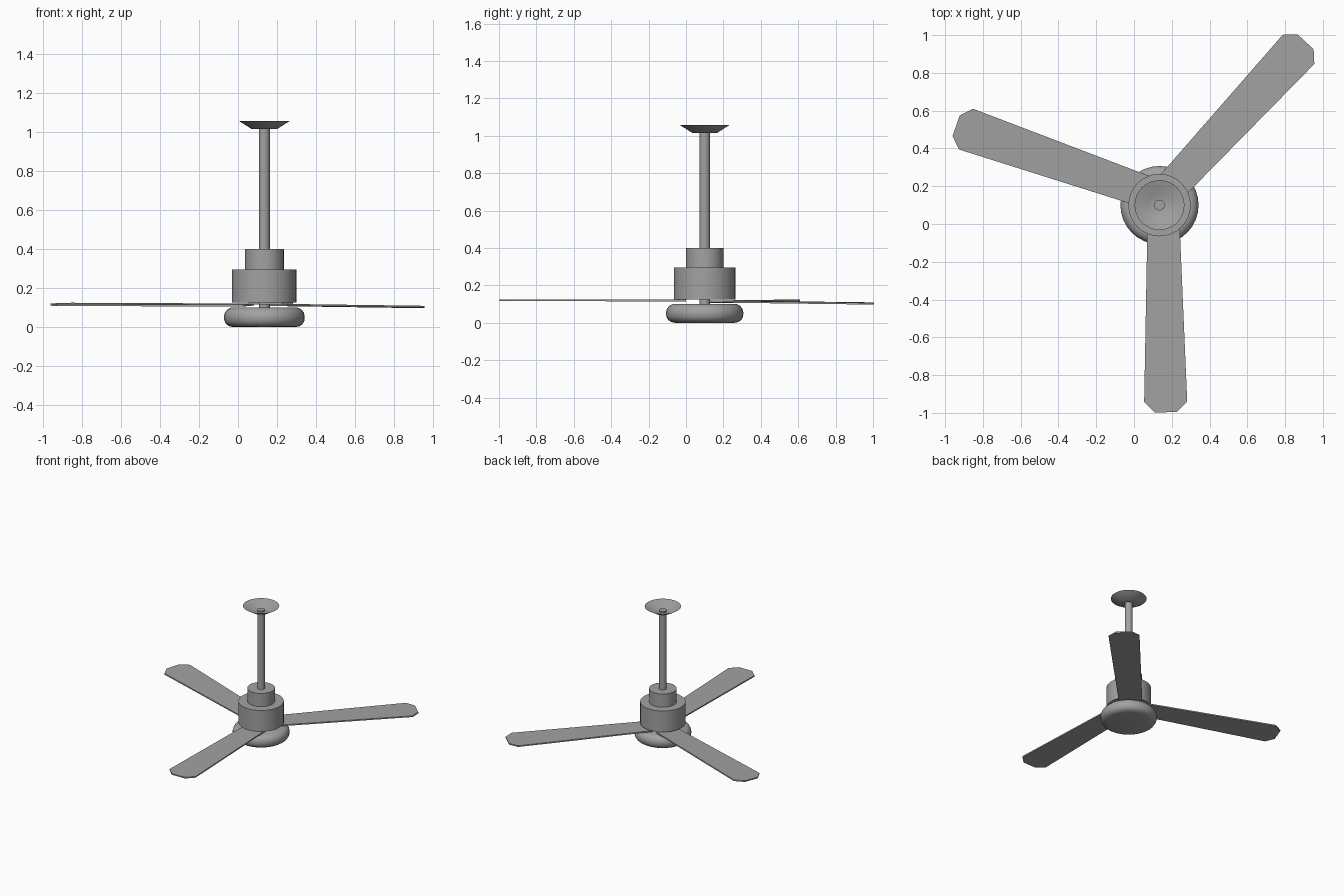
import bpy, bmesh, math
from mathutils import Vector

cube = bpy.data.objects.get("Cube")
if cube:
    bpy.data.objects.remove(cube, do_unlink=True)

HUB_X, HUB_Y = 0.135, 0.10
THICK = 0.01

grey = bpy.data.materials.new("brushed_grey")
grey.use_nodes = True
colour = (0.36, 0.36, 0.36, 1.0)
grey.diffuse_color = colour
grey.node_tree.nodes["Principled BSDF"].inputs["Base Color"].default_value = colour


def finish(name, bm, smooth):
    bmesh.ops.recalc_face_normals(bm, faces=bm.faces)
    mesh = bpy.data.meshes.new(name)
    bm.to_mesh(mesh)
    bm.free()
    mesh.materials.append(grey)
    obj = bpy.data.objects.new(name, mesh)
    obj.location = (HUB_X, HUB_Y, 0)
    bpy.context.collection.objects.link(obj)
    if smooth:
        bpy.ops.object.select_all(action='DESELECT')
        obj.select_set(True)
        bpy.context.view_layer.objects.active = obj
        bpy.ops.object.shade_smooth_by_angle(angle=math.radians(35))
    return obj


def lathe(name, profile, segments=32):
    """Spin a (radius, height) profile around the hub axis."""
    bm = bmesh.new()
    verts = [bm.verts.new((r, 0, z)) for r, z in profile]
    edges = [bm.edges.new(pair) for pair in zip(verts, verts[1:])]
    bmesh.ops.spin(bm, geom=verts + edges, cent=(0, 0, 0), axis=(0, 0, 1),
                   angle=math.tau, steps=segments, use_duplicate=False)
    bmesh.ops.remove_doubles(bm, verts=bm.verts, dist=0.0005)
    return finish(name, bm, True)


def cylinder(name, radius, z0, z1, segments=32):
    return lathe(name, [(0, z0), (radius, z0), (radius, z1), (0, z1)], segments)


def blade(name, angle, offset, length, root_z, tip_z, pitch):
    """Tapered plank with a clipped tip, running outward from the hub."""
    along = Vector((math.cos(angle), math.sin(angle), 0))
    across = Vector((-along.y, along.x, 0))
    half = [(0.10, 0.085), (length - 0.055, 0.114), (length, 0.058)]
    outline = half + [(d, -w) for d, w in reversed(half)]
    bm = bmesh.new()
    verts = []
    for d, w in outline:
        z = root_z + (tip_z - root_z) * d / length + pitch * w - THICK / 2
        verts.append(bm.verts.new(along * d + across * (w + offset) + Vector((0, 0, z))))
    face = bm.faces.new(verts)
    top = bmesh.ops.extrude_face_region(bm, geom=[face])["geom"]
    bmesh.ops.translate(bm, vec=(0, 0, THICK),
                        verts=[v for v in top if isinstance(v, bmesh.types.BMVert)])
    return finish(name, bm, False)


# Ceiling canopy: shallow open cup with a thin lip
lathe("ceiling_canopy", [(0, 1.015), (0.065, 1.015), (0.132, 1.057),
                         (0.129, 1.057), (0.064, 1.018), (0, 1.018)])

# Rod through the whole fan, and the two-step motor housing
cylinder("down_rod", 0.028, 0.09, 1.028, 24)
cylinder("motor_collar", 0.10, 0.29, 0.40)
cylinder("motor_housing", 0.165, 0.126, 0.295)

# Rounded lower housing
lathe("lower_housing", [(0, 0), (0.155, 0), (0.178, 0.004), (0.195, 0.015),
                        (0.205, 0.032), (0.207, 0.055), (0.202, 0.075),
                        (0.190, 0.090), (0.172, 0.10), (0, 0.10)])

# Three blades
blade("front_blade", math.radians(-89.3), 0.02, 1.097, 0.120, 0.121, 0.0)
blade("left_blade", math.radians(47.2), 0.02, 1.16, 0.115, 0.104, 0.0)
blade("right_blade", math.radians(160.8), -0.043, 1.155, 0.113, 0.117, -0.03)
